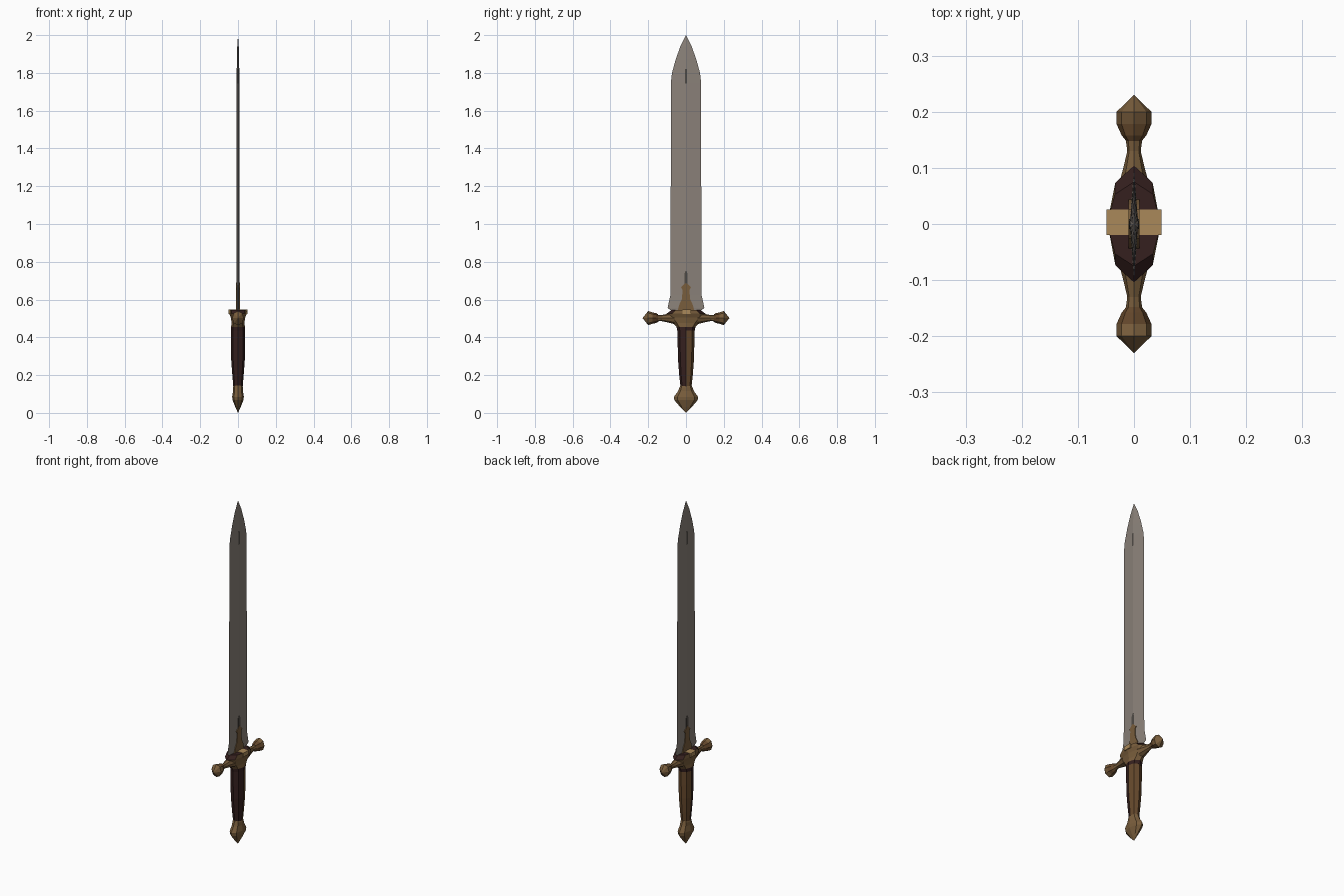
import bpy, bmesh, math

if "Cube" in bpy.data.objects:
    bpy.data.objects.remove(bpy.data.objects["Cube"])


def mat(name, r, g, b):
    m = bpy.data.materials.new(name)
    m.diffuse_color = (r, g, b, 1)
    m.use_nodes = True
    m.node_tree.nodes["Principled BSDF"].inputs["Base Color"].default_value = m.diffuse_color
    return m


steel = mat("worn steel", 0.26, 0.225, 0.195)
dark_steel = mat("dark steel", 0.08, 0.07, 0.06)
bronze = mat("aged bronze", 0.19, 0.11, 0.045)
tan = mat("bright bronze", 0.40, 0.25, 0.10)
leather = mat("dark leather", 0.035, 0.014, 0.013)
brown = mat("worn leather", 0.13, 0.065, 0.025)


def loft(name, axis, rings, mats, n=8, rule=None, turn=0.0):
    """Skin n-sided rings along z or y. Ring = (position, x radius, other radius, other centre)."""
    bm = bmesh.new()
    loops = []
    for t, rx, ro, c in rings:
        loop = []
        for i in range(n):
            a = 2 * math.pi * i / n + turn
            x, o = rx * math.cos(a), c + ro * math.sin(a)
            loop.append(bm.verts.new((x, o, t) if axis == "z" else (x, t, o)))
        loops.append(loop)
    for a, b in zip(loops, loops[1:]):
        for i in range(n):
            j = (i + 1) % n
            bm.faces.new((a[i], a[j], b[j], b[i]))
    bm.faces.new(loops[0])
    bm.faces.new(loops[-1])
    bmesh.ops.remove_doubles(bm, verts=bm.verts, dist=0.0002)
    bmesh.ops.recalc_face_normals(bm, faces=bm.faces)
    bm.normal_update()
    if rule:
        for f in bm.faces:
            f.material_index = rule(f.normal, f.calc_center_median())
    return finish(name, bm, mats)


def plate(name, outline, x, mats):
    """Flat plate: half outline of (half width, z), mirrored in y, thickness 2x."""
    pts = [(y, z) for y, z in outline] + [(-y, z) for y, z in reversed(outline)]
    bm = bmesh.new()
    face = bm.faces.new([bm.verts.new((-x, y, z)) for y, z in pts])
    ext = bmesh.ops.extrude_face_region(bm, geom=[face])
    for v in ext["geom"]:
        if isinstance(v, bmesh.types.BMVert):
            v.co.x = x
    bmesh.ops.remove_doubles(bm, verts=bm.verts, dist=0.0002)
    bmesh.ops.recalc_face_normals(bm, faces=bm.faces)
    return finish(name, bm, mats)


def finish(name, bm, mats):
    me = bpy.data.meshes.new(name)
    bm.to_mesh(me)
    bm.free()
    for m in mats:
        me.materials.append(m)
    ob = bpy.data.objects.new(name, me)
    bpy.context.collection.objects.link(ob)
    return ob


# blade: flat diamond section with flared base and leaf tip
loft("blade", "z", [
    (0.53, 0.008, 0.06, 0), (0.555, 0.008, 0.097, 0), (0.59, 0.008, 0.09, 0),
    (0.625, 0.008, 0.082, 0), (1.0, 0.008, 0.081, 0), (1.75, 0.007, 0.080, 0),
    (1.80, 0.007, 0.074, 0), (1.87, 0.006, 0.055, 0), (1.94, 0.004, 0.030, 0),
    (2.0, 0, 0, 0)], [steel], n=4)

# langet and engraved details on both blade faces
plate("langet", [(0.045, 0.54), (0.035, 0.575), (0.022, 0.60),
                 (0.018, 0.65), (0.026, 0.665), (0.0, 0.69)], 0.0095, [bronze])
plate("fuller_mark", [(0.009, 0.66), (0.009, 0.735), (0.003, 0.75)], 0.0085, [dark_steel])
plate("tip_mark", [(0.005, 1.745), (0.005, 1.82)], 0.0078, [dark_steel])

# grip: dark leather, worn to brown on the back half
loft("grip", "z", [
    (0.13, 0.024, 0.028, 0), (0.20, 0.030, 0.036, 0), (0.28, 0.036, 0.042, 0),
    (0.36, 0.037, 0.044, 0), (0.45, 0.037, 0.045, 0)],
    [leather, brown], n=8, rule=lambda n, c: 1 if n.y > 0 else 0)

# pommel: flattened spearhead shape with a collar ring
loft("pommel", "z", [
    (0, 0, 0, 0), (0.03, 0.014, 0.03, 0), (0.068, 0.029, 0.062, 0),
    (0.085, 0.031, 0.064, 0), (0.115, 0.026, 0.042, 0), (0.135, 0.026, 0.034, 0),
    (0.145, 0.024, 0.031, 0)], [bronze], n=8)

# guard block: flared collar around the blade root
loft("guard_block", "z", [
    (0.435, 0.037, 0.046, 0), (0.455, 0.037, 0.050, 0), (0.475, 0.034, 0.068, 0),
    (0.505, 0.038, 0.098, 0), (0.525, 0.047, 0.104, 0), (0.545, 0.048, 0.075, 0)],
    [bronze, leather], n=8,
    rule=lambda n, c: 1 if n.z > 0.4 or c.z < 0.46 else 0)

# bright band over the guard block
bpy.ops.mesh.primitive_cube_add(size=1, location=(0, 0.003, 0.5355))
band = bpy.context.object
band.name = "guard_band"
band.scale = (0.098, 0.045, 0.024)
band.data.materials.append(tan)

# cross arms with faceted end knobs
for side, label in ((1, "back"), (-1, "front")):
    loft("arm_" + label, "y", [
        (side * 0.06, 0.030, 0.032, 0.502), (side * 0.10, 0.019, 0.022, 0.502),
        (side * 0.13, 0.012, 0.016, 0.502), (side * 0.16, 0.016, 0.018, 0.502)],
        [bronze], n=8)
    loft("knob_" + label, "y", [
        (side * 0.148, 0.014, 0.020, 0.502), (side * 0.158, 0.022, 0.026, 0.502),
        (side * 0.178, 0.031, 0.030, 0.502), (side * 0.200, 0.031, 0.038, 0.502),
        (side * 0.230, 0, 0, 0.502)],
        [bronze, brown], n=8, rule=lambda n, c: 1 if abs(c.y) < 0.18 else 0)
